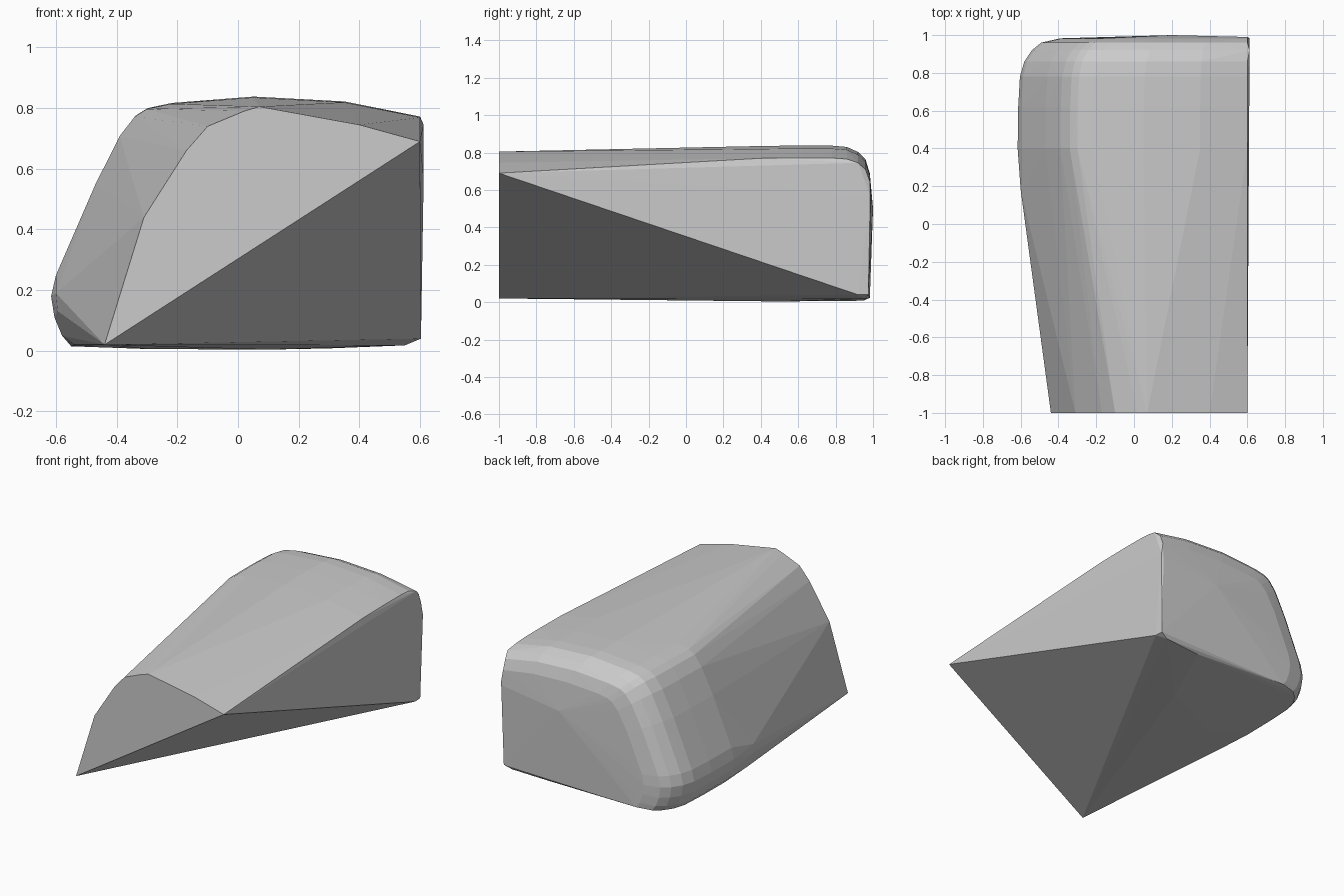
import bpy, bmesh

if "Cube" in bpy.data.objects:
    bpy.data.objects.remove(bpy.data.objects["Cube"])

grey = bpy.data.materials.new("plain grey")
grey.diffuse_color = (0.6, 0.6, 0.6, 1)
grey.use_nodes = True
grey.node_tree.nodes["Principled BSDF"].inputs["Base Color"].default_value = grey.diffuse_color

# Flat front profile (x, z) at y = -1
front = [(-.44, .02), (-.31, .44), (-.17, .66), (-.1, .74), (.02, .79), (.07, .805), (.4, .745), (.6, .69)]
# Full rear cross-section (x, z) from lower left, over the top, to upper right
rear = [(-.55, .015), (-.58, .05), (-.605, .11), (-.616, .18), (-.6, .25), (-.47, .55), (-.39, .71),
        (-.34, .775), (-.3, .8), (-.22, .817), (.05, .838), (.35, .822), (.6, .772)]
# Rounded tail: y, left inset, top inset
rings = [(.4, 0, .003), (.62, .003, 0), (.78, .012, .001), (.86, .035, .008), (.92, .075, .035),
         (.96, .125, .075), (.983, .225, .15)]

points = [(x, -1, z) for x, z in front]
for y, left, top in rings:
    for x, z in rear:
        f = (.6 - x) / 1.216          # inset fades toward the flat right side
        h = z / .838
        points.append((x + left * f, y, z - top * h ** 2 + .04 * left * (1 - h)))
# Left belly edge ahead of the tail, underside and flat right side
points += [(-.6, .18, .19), (-.595, .18, .13), (-.54, .15, .02),
           (.1, .5, .004), (-.3, .3, .006), (.3, .95, .008), (.55, .96, .018),
           (.603, .92, .04), (.6, .975, .04), (.612, .985, .57), (.612, .92, .745),
           (.2, 1, .5), (.6, .99, .55), (-.3, .985, .3)]

bm = bmesh.new()
for p in points:
    bm.verts.new(p)
hull = bmesh.ops.convex_hull(bm, input=bm.verts)
junk = {v for v in hull["geom_interior"] + hull["geom_unused"] if isinstance(v, bmesh.types.BMVert)}
bmesh.ops.delete(bm, geom=list(junk), context='VERTS')
bmesh.ops.recalc_face_normals(bm, faces=bm.faces)
mesh = bpy.data.meshes.new("rounded_wedge_hull")
bm.to_mesh(mesh)
bm.free()
mesh.materials.append(grey)
bpy.context.collection.objects.link(bpy.data.objects.new("rounded_wedge_hull", mesh))
